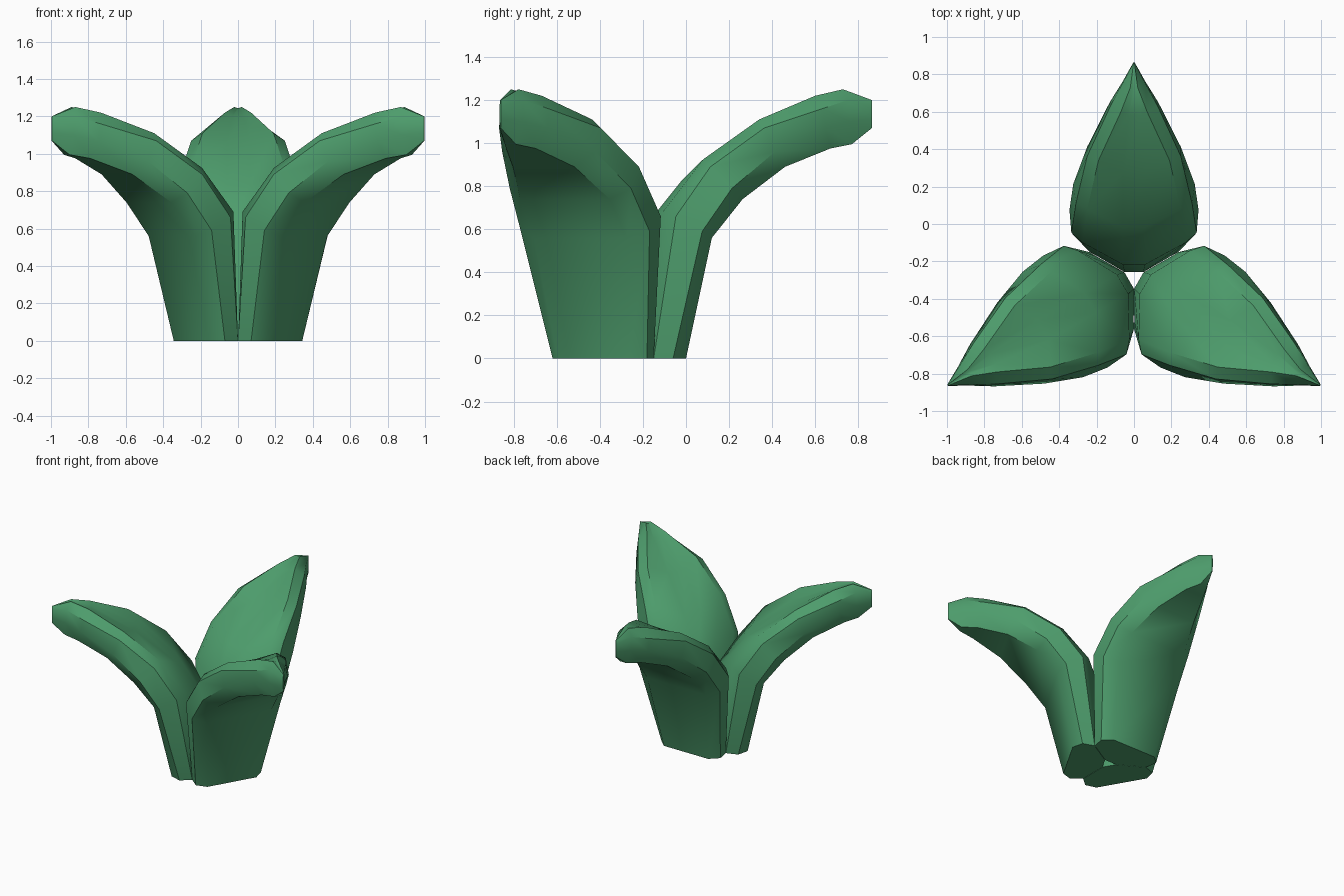
import bpy, bmesh, math
from mathutils import Vector, Matrix

if "Cube" in bpy.data.objects:
    bpy.data.objects.remove(bpy.data.objects["Cube"])

green = bpy.data.materials.new("leaf_green")
green.diffuse_color = (0.075, 0.335, 0.15, 1)
green.use_nodes = True
green.node_tree.nodes["Principled BSDF"].inputs["Base Color"].default_value = green.diffuse_color

# Half cross-sections from base to tip, as (radius, half width, height):
# inner face, upper rim, rim crease, lower crease, outer face
SECTIONS = [
    [(.03, .05, 0), (.12, .205, 0), (.137, .237, 0), (.227, .253, 0), (.287, .19, 0)],
    [(.07, .06, .58), (.187, .275, .69), (.24, .335, .66), (.362, .345, .59), (.407, .25, .56)],
    [(.27, .06, .83), (.367, .25, .925), (.40, .31, .89), (.50, .325, .79), (.55, .24, .74)],
    [(.56, .06, 1.06), (.627, .19, 1.11), (.65, .25, 1.07), (.70, .25, .96), (.747, .165, .89)],
    [(.87, .03, 1.20), (.887, .07, 1.22), (.92, .125, 1.16), (.937, .13, 1.07), (.957, .08, .975)],
    [(1.01, .006, 1.245), (1.016, .02, 1.25), (1.04, .06, 1.2), (1.05, .06, 1.1), (1.057, .03, .995)],
    [(1.148, .001, 1.2), (1.15, .002, 1.2), (1.15, .004, 1.17), (1.15, .004, 1.11), (1.15, .002, 1.07)],
]
CENTRE = Vector((0, -.287, 0))


def make_leaf(name, angle):
    bm = bmesh.new()
    rings = []
    for sec in SECTIONS:
        pts = [(w, r, z) for r, w, z in sec]
        pts += [(-x, y, z) for x, y, z in reversed(pts)]
        rings.append([bm.verts.new(p) for p in pts])
    n = len(rings[0])
    for a, b in zip(rings, rings[1:]):
        for i in range(n):
            j = (i + 1) % n
            bm.faces.new((a[i], a[j], b[j], b[i]))
    bm.faces.new(rings[0])
    bm.faces.new(rings[-1])
    bmesh.ops.recalc_face_normals(bm, faces=bm.faces)
    bm.transform(Matrix.Translation(CENTRE) @ Matrix.Rotation(angle, 4, 'Z'))
    me = bpy.data.meshes.new(name)
    bm.to_mesh(me)
    bm.free()
    me.materials.append(green)
    ob = bpy.data.objects.new(name, me)
    bpy.context.collection.objects.link(ob)
    bpy.ops.object.select_all(action='DESELECT')
    ob.select_set(True)
    bpy.context.view_layer.objects.active = ob
    bpy.ops.object.shade_smooth_by_angle(angle=math.radians(40))


# Three identical leaves around the stem axis
for i, side in enumerate(("back", "front_left", "front_right")):
    make_leaf("leaf_" + side, math.radians(120 * i))
